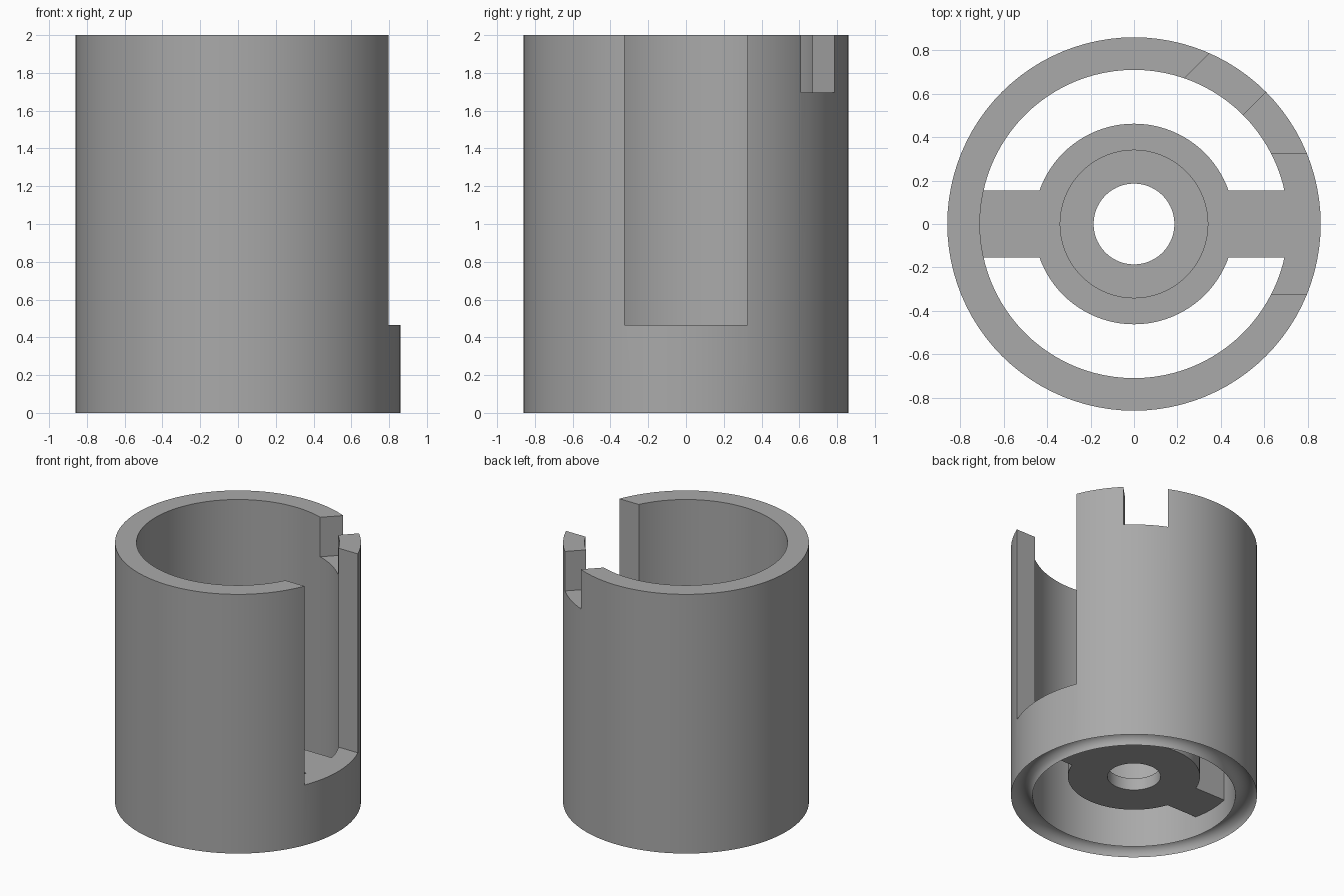
import bpy
import bmesh
from math import pi, cos, sin, radians
from mathutils import Matrix, Vector

if "Cube" in bpy.data.objects:
    bpy.data.objects.remove(bpy.data.objects["Cube"])

OUTER, INNER, HEIGHT = 0.86, 0.71, 2.0
HUB_BOTTOM, HUB_TOP = 0.155, 0.465

grey = bpy.data.materials.new("plain grey")
grey.use_nodes = True
grey.diffuse_color = (0.4, 0.4, 0.4, 1)
grey.node_tree.nodes["Principled BSDF"].inputs["Base Color"].default_value = grey.diffuse_color


def finish(name, bm):
    bmesh.ops.recalc_face_normals(bm, faces=bm.faces)
    mesh = bpy.data.meshes.new(name)
    bm.to_mesh(mesh)
    bm.free()
    mesh.materials.append(grey)
    obj = bpy.data.objects.new(name, mesh)
    bpy.context.collection.objects.link(obj)
    return obj


def lathe(name, profile, steps=96):
    """Revolve a closed (radius, z) outline around z."""
    bm = bmesh.new()
    verts = [bm.verts.new((r, 0, z)) for r, z in profile]
    edges = [bm.edges.new((a, b)) for a, b in zip(verts, verts[1:] + verts[:1])]
    bmesh.ops.spin(bm, geom=verts + edges, axis=(0, 0, 1), cent=(0, 0, 0),
                   angle=2 * pi, steps=steps)
    bmesh.ops.remove_doubles(bm, verts=bm.verts, dist=0.0001)
    return finish(name, bm)


def box(name, low, high, turn=0):
    """Box between two corners, turned around z."""
    low, high = Vector(low), Vector(high)
    bm = bmesh.new()
    bmesh.ops.create_cube(bm, size=1, matrix=Matrix.Rotation(turn, 4, "Z")
                          @ Matrix.Translation((low + high) / 2)
                          @ Matrix.Diagonal((*(high - low), 1)))
    return finish(name, bm)


def combine(target, tool, operation):
    mod = target.modifiers.new(operation.lower(), "BOOLEAN")
    mod.operation, mod.object, mod.solver = operation, tool, "EXACT"
    bpy.context.view_layer.objects.active = target
    bpy.ops.object.modifier_apply(modifier=mod.name)
    bpy.data.objects.remove(tool)


# Tube with a round groove along its bottom rim
mid, groove = (OUTER + INNER) / 2, (OUTER - INNER) / 2
rim = [(mid + groove * cos(pi * i / 12), groove * sin(pi * i / 12)) for i in range(13)]
housing = lathe("slotted_housing", rim + [(INNER, HEIGHT), (OUTER, HEIGHT)])

# Hub with a through hole and a wider seat from above
hub = lathe("hub", [(0.186, HUB_BOTTOM), (0.462, HUB_BOTTOM), (0.462, HUB_TOP),
                    (0.34, HUB_TOP), (0.34, 0.248), (0.186, 0.248)])

# Two spokes between hub and wall
for side in (0, pi):
    spoke = box("spoke", (0.4, -0.155, HUB_BOTTOM), (0.78, 0.155, HUB_TOP), side)
    combine(hub, spoke, "UNION")
combine(housing, hub, "UNION")

# Tall side slot and small rim notch
combine(housing, box("slot_cutter", (0.55, -0.325, HUB_TOP), (1, 0.325, 2.2)), "DIFFERENCE")
combine(housing, box("notch_cutter", (0.4, 0, 1.695), (1, 0.31, 2.2), radians(45)), "DIFFERENCE")

# Smooth curved walls, sharp rims
bpy.ops.object.select_all(action="DESELECT")
housing.select_set(True)
bpy.context.view_layer.objects.active = housing
bpy.ops.object.shade_smooth_by_angle(angle=radians(30))
